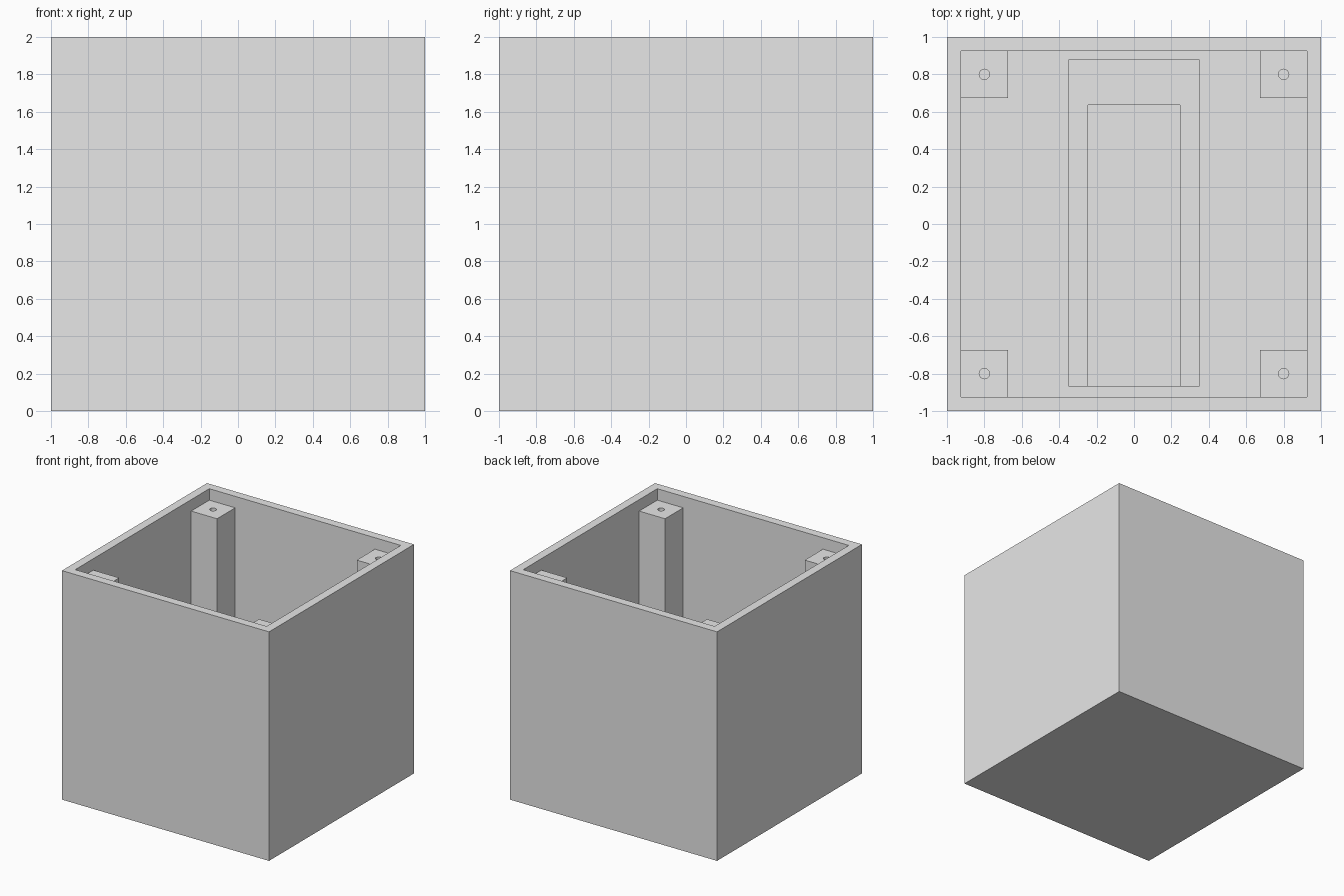
import bpy

cube = bpy.data.objects.get("Cube")
if cube:
    bpy.data.objects.remove(cube, do_unlink=True)

grey = bpy.data.materials.new("plain_grey")
grey.use_nodes = True
grey.diffuse_color = (0.8, 0.8, 0.8, 1)
grey.node_tree.nodes["Principled BSDF"].inputs["Base Color"].default_value = (0.8, 0.8, 0.8, 1)

WALL = 0.075
INNER = 1 - WALL
POST_TOP = 1.9


def box(name, x, y, z):
    """Axis-aligned box from (low, high) ranges."""
    ranges = (x, y, z)
    bpy.ops.mesh.primitive_cube_add(size=1, location=[(a + b) / 2 for a, b in ranges])
    ob = bpy.context.object
    ob.name = name
    ob.scale = [b - a for a, b in ranges]
    bpy.ops.object.transform_apply(location=False, rotation=False, scale=True)
    ob.data.materials.append(grey)
    return ob


def cut(ob, cutter):
    """Subtract the cutter, then discard it."""
    mod = ob.modifiers.new("cut", "BOOLEAN")
    mod.operation = "DIFFERENCE"
    mod.solver = "EXACT"
    mod.object = cutter
    bpy.ops.object.select_all(action="DESELECT")
    ob.select_set(True)
    bpy.context.view_layer.objects.active = ob
    bpy.ops.object.modifier_apply(modifier=mod.name)
    bpy.data.objects.remove(cutter, do_unlink=True)


# Open-topped case
case = box("case", (-1, 1), (-1, 1), (0, 2))
cut(case, box("case_cavity", (-INNER, INNER), (-INNER, INNER), (WALL, 2.2)))

# Corner screw posts with blind pilot holes
for side, sx in (("right", -1), ("left", 1)):
    for end, sy in (("front", -1), ("back", 1)):
        xs = sorted((sx * 0.675, sx * (INNER + 0.01)))
        ys = sorted((sy * 0.675, sy * (INNER + 0.01)))
        post = box(f"{end}_{side}_post", xs, ys, (WALL - 0.01, POST_TOP))
        bpy.ops.mesh.primitive_cylinder_add(vertices=32, radius=0.0275, depth=1,
                                            location=(sx * 0.8, sy * 0.8, POST_TOP))
        hole = bpy.context.object
        hole.data.materials.append(grey)
        cut(post, hole)

# Floor cradle with a channel open to the front
cradle = box("floor_cradle", (-0.35, 0.35), (-0.87, 0.88), (WALL - 0.01, 0.35))
cut(cradle, box("channel", (-0.245, 0.245), (-1, 0.635), (0.15, 0.5)))
